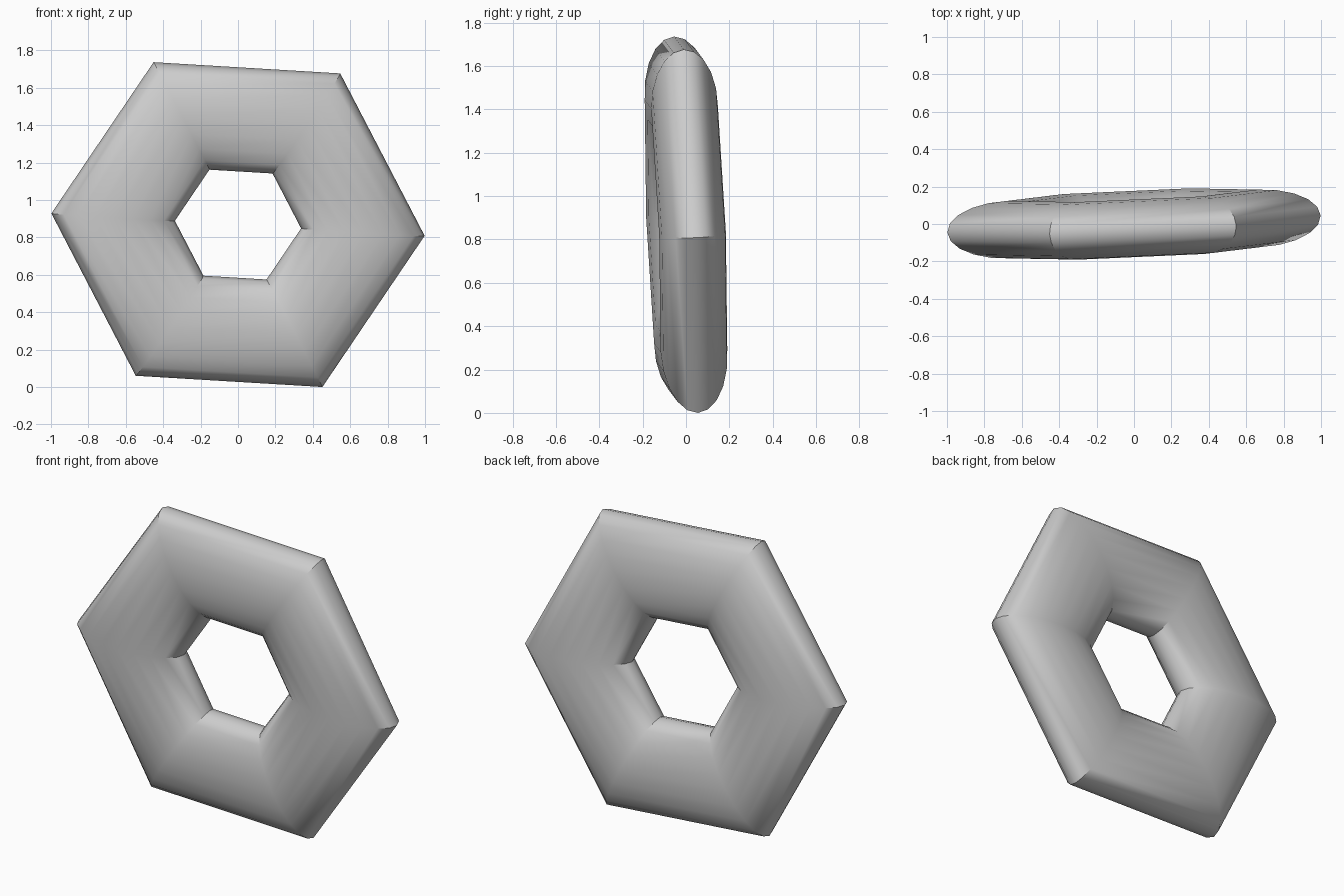
import bpy, math
from mathutils import Matrix, Vector

if "Cube" in bpy.data.objects:
    bpy.data.objects.remove(bpy.data.objects["Cube"])

# Hexagonal ring: torus with 6 straight segments and a flattened tube
bpy.ops.mesh.primitive_torus_add(major_segments=6, minor_segments=20,
                                 major_radius=0.669, minor_radius=0.331)
ring = bpy.context.object
ring.name = "hexagon_ring"

# Stand it up with a slight tilt: ring axes u and w, thin axis n
u = Vector((0.998, 0.045, -0.06))
w = Vector((0.055, -0.0375, 0.968))
n = u.cross(w).normalized() * (0.154 / 0.331)
m = Matrix((u, w, n)).transposed().to_4x4()
ring.data.transform(m)

# Rest on the ground
low = min(v.co.z for v in ring.data.vertices)
ring.data.transform(Matrix.Translation((0, 0, -low)))

bpy.ops.object.shade_smooth_by_angle(angle=math.radians(38))
